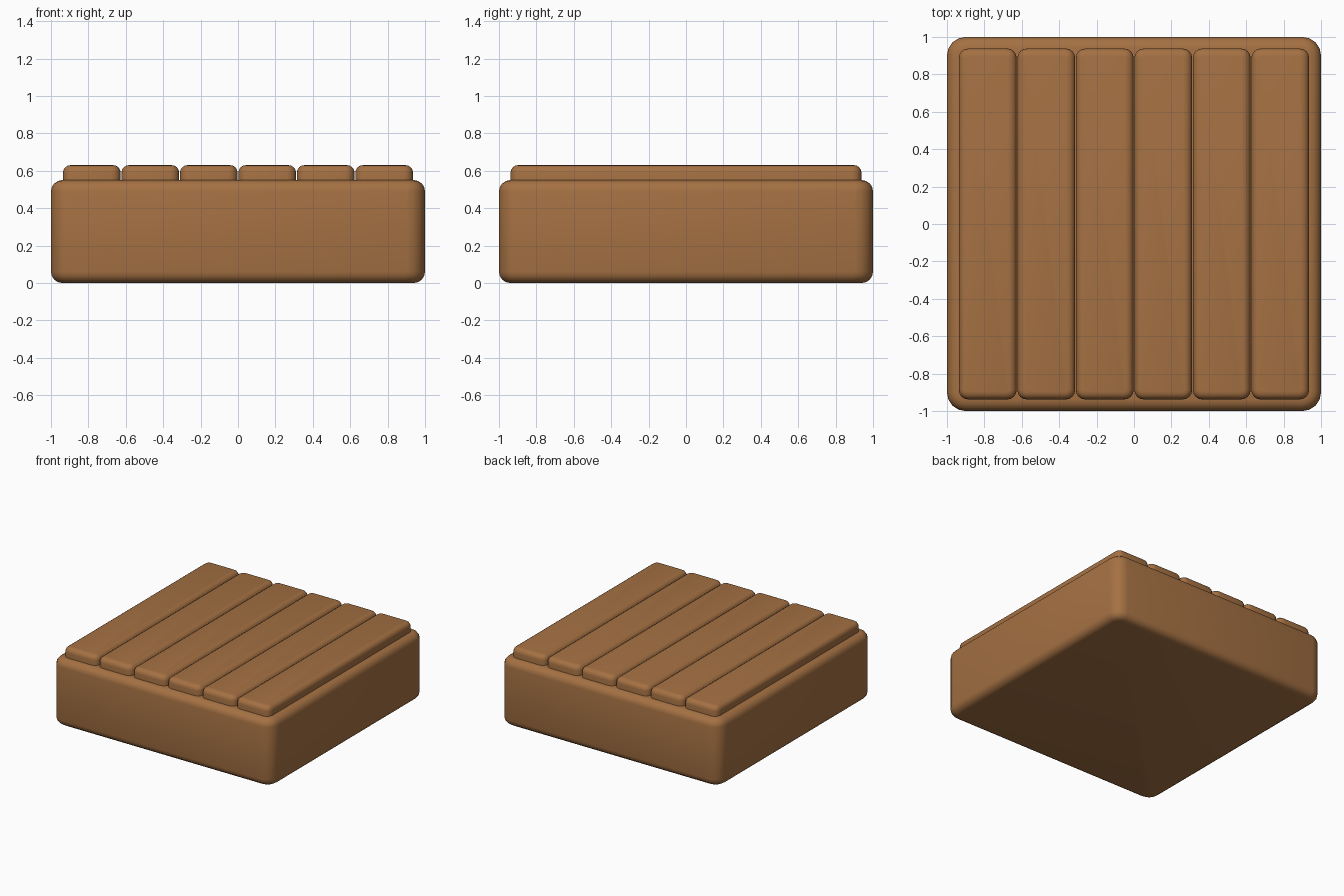
import bpy, bmesh, math

if "Cube" in bpy.data.objects:
    bpy.data.objects.remove(bpy.data.objects["Cube"])

wood = bpy.data.materials.new("brown wood")
wood.diffuse_color = (0.376, 0.165, 0.056, 1)
wood.use_nodes = True
wood.node_tree.nodes["Principled BSDF"].inputs["Base Color"].default_value = wood.diffuse_color


def rounded_block(name, x0, x1, y0, y1, z0, z1, corner, rim, segs, round_bottom):
    """Box with rounded upright corners, then rounded top (and bottom) rims."""
    bm = bmesh.new()
    bmesh.ops.create_cube(bm, size=1)
    for v in bm.verts:
        v.co.x = x1 if v.co.x > 0 else x0
        v.co.y = y1 if v.co.y > 0 else y0
        v.co.z = z1 if v.co.z > 0 else z0
    upright = [e for e in bm.edges if abs(e.verts[0].co.z - e.verts[1].co.z) > 1e-4]
    bmesh.ops.bevel(bm, geom=upright, offset=corner, segments=segs,
                    profile=0.5, affect='EDGES')
    rims = []
    for e in bm.edges:
        a, b = (v.co.z for v in e.verts)
        if abs(a - b) < 1e-5 and (abs(a - z1) < 1e-5 or round_bottom):
            rims.append(e)
    bmesh.ops.bevel(bm, geom=rims, offset=rim, segments=segs,
                    profile=0.5, affect='EDGES')
    bmesh.ops.recalc_face_normals(bm, faces=bm.faces)
    me = bpy.data.meshes.new(name)
    bm.to_mesh(me)
    bm.free()
    me.materials.append(wood)
    ob = bpy.data.objects.new(name, me)
    bpy.context.collection.objects.link(ob)
    bpy.context.view_layer.objects.active = ob
    bpy.ops.object.select_all(action='DESELECT')
    ob.select_set(True)
    bpy.ops.object.shade_smooth_by_angle(angle=math.radians(40))
    return ob


# Solid base
rounded_block("base", -1, 1, -1, 1, 0, 0.55, 0.1, 0.06, 4, True)

# Six planks side by side on top, slightly sunk into the base
count, half = 6, 0.938
width = 2 * half / count
for i in range(count):
    x = -half + i * width
    rounded_block(f"plank_{i + 1}", x + 0.002, x + width - 0.002, -half, half,
                  0.53, 0.63, 0.05, 0.04, 4, False)
